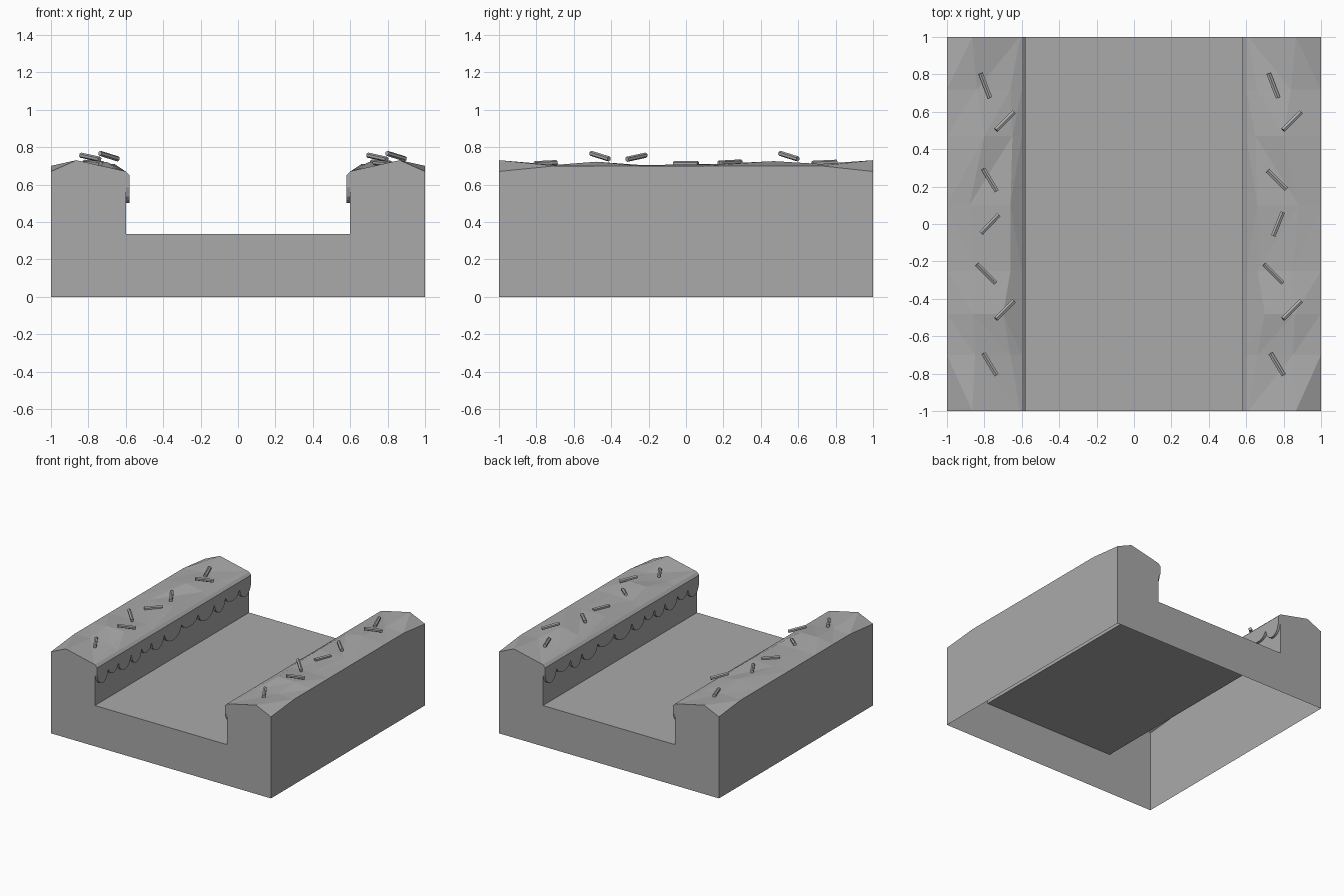
import bpy, bmesh, math, random
from mathutils import Vector

random.seed(4)
cube = bpy.data.objects.get("Cube")
if cube:
    bpy.data.objects.remove(cube)

stone = bpy.data.materials.new("stone_grey")
stone.use_nodes = True
GREY = (0.4, 0.4, 0.4, 1)
stone.diffuse_color = GREY
stone.node_tree.nodes["Principled BSDF"].inputs["Base Color"].default_value = GREY

CHANNEL, LIP, FLOOR, BANK = 0.6, 0.58, 0.335, 0.67


def finish(bm, name):
    bmesh.ops.remove_doubles(bm, verts=bm.verts, dist=0.0001)
    bmesh.ops.recalc_face_normals(bm, faces=bm.faces)
    mesh = bpy.data.meshes.new(name)
    bm.to_mesh(mesh)
    bm.free()
    mesh.materials.append(stone)
    obj = bpy.data.objects.new(name, mesh)
    bpy.context.collection.objects.link(obj)
    return obj


def face(bm, points):
    return bm.faces.new([bm.verts.new(p) for p in points])


# Bank cross-sections: y, inner x and z, crest x and z, outer z
rows = [
    (-1.0, 0.61, 0.673, 0.865, 0.73, 0.67),
    (-0.7, 0.66, 0.69, 0.85, 0.705, 0.70),
    (-0.48, 0.70, 0.72, 0.86, 0.722, 0.70),
    (-0.25, 0.66, 0.70, 0.85, 0.705, 0.70),
    (0.1, 0.66, 0.71, 0.88, 0.707, 0.70),
    (0.47, 0.65, 0.695, 0.80, 0.725, 0.70),
    (0.72, 0.66, 0.69, 0.84, 0.71, 0.70),
    (1.0, 0.61, 0.673, 0.865, 0.73, 0.67),
]

# Ground block: a shell with a channel, open underneath
bm = bmesh.new()
sections = {}
for s in (-1, 1):
    grid = [[(s * CHANNEL, y, BANK), (s * ix, y, iz), (s * cx, y, cz), (s, y, oz)]
            for y, ix, iz, cx, cz, oz in rows]
    sections[s] = grid
    for i, (a, b) in enumerate(zip(grid, grid[1:])):
        for j in range(3):
            # Diagonals at the ends cut off the outer corners
            if i < len(grid) // 2:
                face(bm, (a[j], a[j + 1], b[j + 1]))
                face(bm, (a[j], b[j + 1], b[j]))
            else:
                face(bm, (a[j], a[j + 1], b[j]))
                face(bm, (a[j + 1], b[j + 1], b[j]))
    face(bm, [(s, -1, 0)] + [r[3] for r in grid] + [(s, 1, 0)])
    face(bm, [(s * CHANNEL, -1, FLOOR)] + [r[0] for r in grid] + [(s * CHANNEL, 1, FLOOR)])

for y, k in ((-1, 0), (1, -1)):
    left, right = sections[-1][k], sections[1][k]
    face(bm, [(-1, y, 0)] + left[::-1] + [(-CHANNEL, y, FLOOR), (CHANNEL, y, FLOOR)]
         + right + [(1, y, 0)])
face(bm, [(-CHANNEL, -1, FLOOR), (CHANNEL, -1, FLOOR), (CHANNEL, 1, FLOOR), (-CHANNEL, 1, FLOOR)])
finish(bm, "ground_block")

# Scalloped lower edge shared by both grass lips
widths = [random.uniform(0.7, 1.4) for _ in range(12)]
edge, y = [], -1.0
for n, w in enumerate(widths):
    w *= 2 / sum(widths)
    depth = 0.085 if n % 3 in (0, 2) else 0.055
    for k in range(9):
        t = k / 9
        edge.append((y + w * t, 0.585 - depth * math.sqrt(math.sin(math.pi * t))))
    y += w
edge.append((1.0, 0.585))

for s, side in ((-1, "right"), (1, "left")):
    bm = bmesh.new()
    rings = []
    for y, z in edge:
        section = [(CHANNEL, BANK), (LIP, 0.65), (LIP, z), (CHANNEL, z)]
        rings.append([bm.verts.new((s * x, y, h)) for x, h in section])
    for a, b in zip(rings, rings[1:]):
        for j in range(4):
            k = (j + 1) % 4
            bm.faces.new((a[j], a[k], b[k], b[j]))
    bm.faces.new(rings[0])
    bm.faces.new(rings[-1])
    finish(bm, side + "_grass_lip")


# Scattered twigs: centre y, half span in x and y, height, half rise
twigs = [
    (0.74, 0.025, -0.065, 0.716, 0.003),
    (0.55, 0.048, 0.048, 0.752, 0.015),
    (0.235, 0.036, -0.06, 0.717, 0.003),
    (0.0, 0.048, 0.05, 0.712, 0.0),
    (-0.265, 0.05, -0.05, 0.746, 0.011),
    (-0.46, 0.048, 0.048, 0.752, 0.015),
    (-0.75, 0.035, -0.058, 0.714, 0.003),
]
centres = {
    "right": (-0.795, -0.69, -0.77, -0.77, -0.79, -0.69, -0.77),
    "left": (0.745, 0.845, 0.765, 0.77, 0.745, 0.845, 0.765),
}
for side, xs in centres.items():
    for n, (x, (y, dx, dy, z, rise)) in enumerate(zip(xs, twigs)):
        if side == "left" and n == 3:
            dx, dy = 0.026, 0.064
        if side == "left" and n == 2:
            dx, dy = 0.05, -0.05
        # Each twig leans down towards +x
        axis = Vector((dx, dy, -rise))
        bm = bmesh.new()
        bmesh.ops.create_cone(bm, cap_ends=True, segments=6, radius1=0.014,
                              radius2=0.014, depth=2 * axis.length)
        obj = finish(bm, f"{side}_twig_{n + 1}")
        obj.rotation_mode = 'QUATERNION'
        obj.rotation_quaternion = axis.to_track_quat('Z', 'Y')
        obj.location = (x, y, z)
